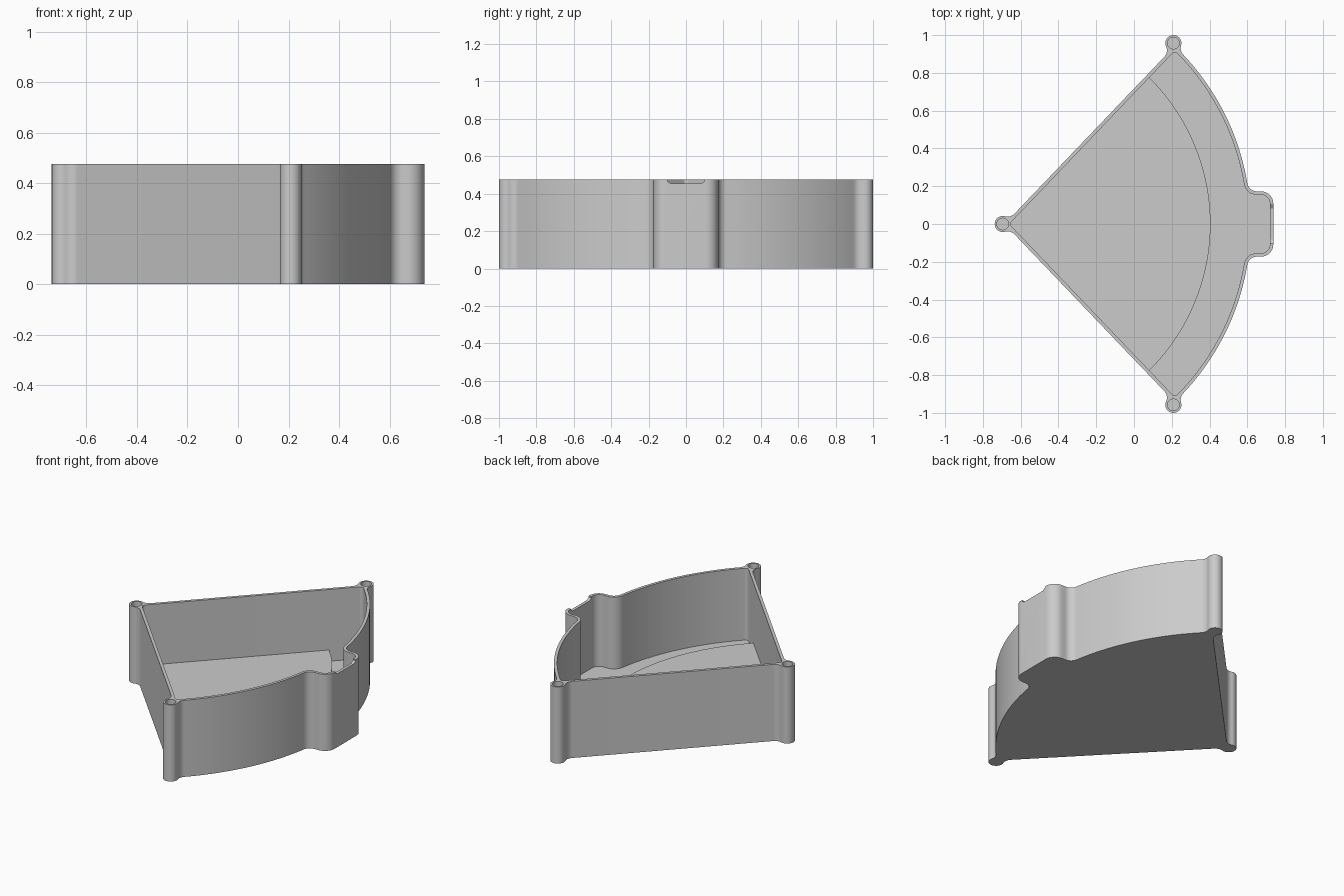
import bpy, bmesh, math
from mathutils import Vector
from mathutils.geometry import intersect_line_sphere_2d, intersect_sphere_sphere_2d

if "Cube" in bpy.data.objects:
    bpy.data.objects.remove(bpy.data.objects["Cube"], do_unlink=True)

# Main dimensions
HEIGHT, FLOOR, RAISED = 0.475, 0.03, 0.10
WALL, POST_R, HOLE_R, NECK = 0.018, 0.0425, 0.031, 0.05
ARC_R, STEP_R = 1.303, 1.09
POCKET_X, POCKET_Y, POCKET_R = 0.7375, 0.173, 0.065
INNER_R = 0.02
theta = math.radians(46.3)
apex = Vector((-0.685, 0))
along = Vector((math.cos(theta), math.sin(theta)))
out = Vector((-along.y, along.x))
post_a, post_b = Vector((-0.695, 0)), Vector((0.2085, 0.9575))

grey = bpy.data.materials.new("light grey plastic")
grey.use_nodes = True
grey.diffuse_color = (0.6, 0.6, 0.6, 1)
grey.node_tree.nodes["Principled BSDF"].inputs["Base Color"].default_value = (0.6, 0.6, 0.6, 1)


def arc(c, r, d0, d1, turn, n=12):
    """Points round c from direction d0 to d1; turn is 1 for ccw, -1 for cw."""
    a0, a1 = math.atan2(d0[1], d0[0]), math.atan2(d1[1], d1[0])
    sweep = turn * ((turn * (a1 - a0)) % math.tau)
    return [Vector((c.x + r * math.cos(a0 + sweep * i / n),
                    c.y + r * math.sin(a0 + sweep * i / n))) for i in range(n + 1)]


def mirrored(half):
    """Close a half outline across y = 0, dropping doubled points."""
    pts = half + [Vector((p.x, -p.y)) for p in reversed(half)]
    return [p for i, p in enumerate(pts) if (p - pts[i - 1]).length > 1e-4]


def prism(name, pts, z0, z1):
    bm = bmesh.new()
    face = bm.faces.new([bm.verts.new((p.x, p.y, z0)) for p in pts])
    ext = bmesh.ops.extrude_face_region(bm, geom=[face], use_keep_orig=True)
    top = [g for g in ext["geom"] if isinstance(g, bmesh.types.BMVert)]
    bmesh.ops.translate(bm, verts=top, vec=(0, 0, z1 - z0))
    bmesh.ops.recalc_face_normals(bm, faces=bm.faces)
    mesh = bpy.data.meshes.new(name)
    bm.to_mesh(mesh)
    bm.free()
    mesh.materials.append(grey)
    ob = bpy.data.objects.new(name, mesh)
    bpy.context.collection.objects.link(ob)
    return ob


def activate(ob):
    bpy.ops.object.select_all(action="DESELECT")
    ob.select_set(True)
    bpy.context.view_layer.objects.active = ob


def cut(ob, cutter):
    activate(ob)
    mod = ob.modifiers.new("cut", "BOOLEAN")
    mod.operation, mod.solver, mod.object = "DIFFERENCE", "EXACT", cutter
    bpy.ops.object.modifier_apply(modifier=mod.name)
    bpy.data.objects.remove(cutter, do_unlink=True)


# Centres of the blends between posts, walls and pocket
base = apex + out * NECK


def wall_blends(post):
    hits = intersect_line_sphere_2d(base, base + along, post, POST_R + NECK, False)
    return sorted(hits, key=lambda p: p.dot(along))


neck_a = wall_blends(post_a)[1]
neck_b = wall_blends(post_b)[0]
neck_c = min(intersect_sphere_sphere_2d(post_b, POST_R + NECK, apex, ARC_R + NECK),
             key=lambda p: p.y)
blend_y = POCKET_Y + NECK
blend = Vector((apex.x + math.sqrt((ARC_R + NECK) ** 2 - blend_y ** 2), blend_y))
corner = Vector((POCKET_X - POCKET_R, POCKET_Y - POCKET_R))

# Outer outline
outer = (arc(post_a, POST_R, (-1, 0), neck_a - post_a, -1)
         + arc(neck_a, NECK, post_a - neck_a, -out, 1)
         + arc(neck_b, NECK, -out, post_b - neck_b, 1)
         + arc(post_b, POST_R, neck_b - post_b, neck_c - post_b, -1, 24)
         + arc(neck_c, NECK, post_b - neck_c, apex - neck_c, 1)
         + arc(apex, ARC_R, neck_c - apex, blend - apex, -1, 40)
         + arc(blend, NECK, apex - blend, (0, -1), 1)
         + arc(corner, POCKET_R, (0, 1), (1, 0), -1))

# Inner outline, one wall thickness inside
inset = WALL + INNER_R
tip = apex + Vector((inset / math.sin(theta), 0))
reach = ARC_R - WALL - INNER_R
far = apex - out * inset + along * math.sqrt(reach ** 2 - inset ** 2)
inner = (arc(tip, INNER_R, (-1, 0), out, -1)
         + arc(far, INNER_R, out, far - apex, -1)
         + arc(apex, ARC_R - WALL, far - apex, blend - apex, -1, 40)
         + arc(blend, NECK + WALL, apex - blend, (0, -1), 1)
         + arc(corner, POCKET_R - WALL, (0, 1), (1, 0), -1))

# Tray body with its cavity
tray = prism("tray_body", mirrored(outer), 0, HEIGHT)
cut(tray, prism("cavity_cutter", mirrored(inner), FLOOR, HEIGHT + 0.1))

# Recesses in the three corner posts
for c in (post_a, post_b, Vector((post_b.x, -post_b.y))):
    ring = [c + Vector((math.cos(a), math.sin(a))) * HOLE_R
            for a in (math.tau * i / 28 for i in range(28))]
    cut(tray, prism("post_hole_cutter", ring, HEIGHT - 0.06, HEIGHT + 0.1))

# Shallow tapered notch in the pocket rim
profile = [(-0.1, 0.03), (-0.1, -0.008), (-0.082, -0.02),
           (0.082, -0.02), (0.1, -0.008), (0.1, 0.03)]
notch = prism("notch_cutter", [Vector(p) for p in profile], POCKET_X - 0.04, POCKET_X + 0.04)
for v in notch.data.vertices:
    y, z, x = v.co
    v.co = (x, y, HEIGHT + z)
cut(tray, notch)

# Raised sector of the floor, ending in a curved step
side = WALL * 0.6
end = apex - out * side + along * math.sqrt(STEP_R ** 2 - side ** 2)
start = apex + Vector((side / math.sin(theta), 0))
sector = [start] + arc(apex, STEP_R, end - apex, (end.x - apex.x, -end.y), -1, 56)
raised = prism("raised_floor", sector, FLOOR * 0.5, RAISED)

for ob in (tray, raised):
    activate(ob)
    bpy.ops.object.shade_smooth_by_angle(angle=math.radians(30))
